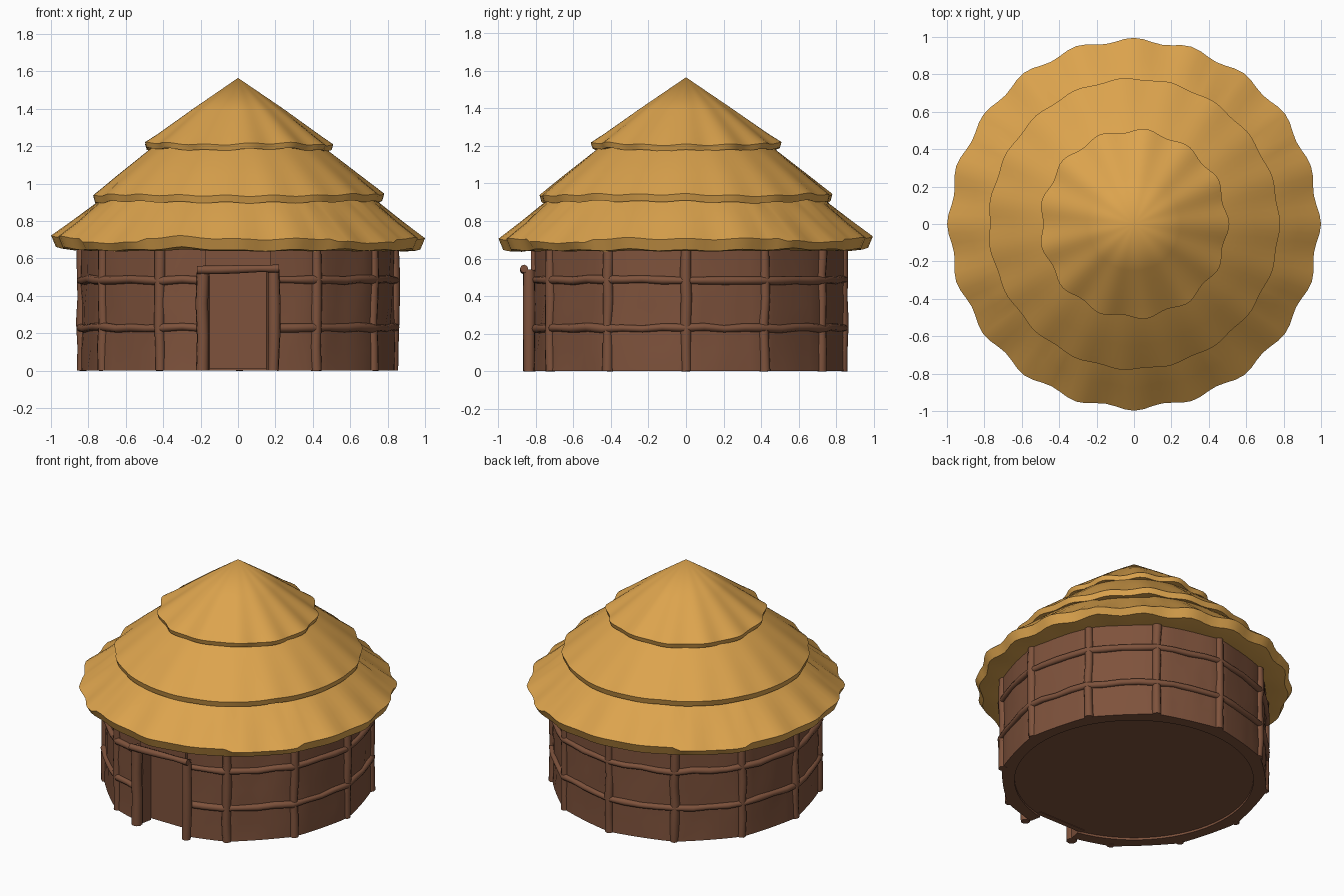
import bpy, bmesh, math, random
from mathutils import Vector

if "Cube" in bpy.data.objects:
    bpy.data.objects.remove(bpy.data.objects["Cube"])
random.seed(4)
TAU = 2 * math.pi


def material(name, rgb):
    m = bpy.data.materials.new(name)
    m.diffuse_color = (*rgb, 1)
    m.use_nodes = True
    m.node_tree.nodes["Principled BSDF"].inputs["Base Color"].default_value = m.diffuse_color
    return m


straw = material("straw", (0.72, 0.37, 0.075))
mud = material("brown_mud", (0.21, 0.085, 0.045))


def finish(name, bm, mat, angle=40):
    bmesh.ops.recalc_face_normals(bm, faces=bm.faces)
    me = bpy.data.meshes.new(name)
    bm.to_mesh(me)
    bm.free()
    me.materials.append(mat)
    me.shade_smooth()
    me.set_sharp_from_angle(angle=math.radians(angle))
    ob = bpy.data.objects.new(name, me)
    bpy.context.collection.objects.link(ob)
    return ob


def sweep(name, sections, mat, closed, ring=False, angle=40):
    """Join a list of point sections; closed wraps each section, ring joins last to first."""
    bm = bmesh.new()
    rows = [[bm.verts.new(p) for p in s] for s in sections]
    n, k = len(rows), len(rows[0])
    for i in range(n if ring else n - 1):
        a, b = rows[i], rows[(i + 1) % n]
        for j in range(k if closed else k - 1):
            bm.faces.new((a[j], a[(j + 1) % k], b[(j + 1) % k], b[j]))
    if not ring:
        bm.faces.new(rows[0])
        bm.faces.new(rows[-1])
    bmesh.ops.remove_doubles(bm, verts=bm.verts, dist=1e-5)
    return finish(name, bm, mat, angle)


def pole(name, points, r, wobble=0.003):
    """Six-sided, slightly crooked stick along a path."""
    pts = [Vector(p) for p in points]
    secs = []
    for i, p in enumerate(pts):
        t = (pts[min(i + 1, len(pts) - 1)] - pts[max(i - 1, 0)]).normalized()
        ref = Vector((0, 0, 1)) if abs(t.z) < 0.8 else Vector((p.x, p.y, 0)).normalized()
        u = t.cross(ref).normalized()
        v = t.cross(u)
        rr = r + random.uniform(-wobble, wobble)
        secs.append([p + (u * math.cos(a) + v * math.sin(a)) * rr
                     for a in (TAU * j / 8 for j in range(8))])
    return sweep(name, secs, mud, True, angle=50)


def box(name, x, y0, y1, z0, z1):
    bm = bmesh.new()
    bmesh.ops.create_cube(bm, size=1)
    for v in bm.verts:
        v.co = (v.co.x * 2 * x, (y0 + y1) / 2 + v.co.y * (y1 - y0),
                (z0 + z1) / 2 + v.co.z * (z1 - z0))
    return finish(name, bm, mud)


def polar(r, a, z):
    return (r * math.cos(a), r * math.sin(a), z)


# Thatch layers: profile of (radius, height, wave strength)
def thatch(name, profile, bumps, wave, zwave, step=0.0):
    n = 120
    jit = [(random.uniform(-1, 1), random.uniform(-1, 1)) for _ in range(bumps)]
    secs = []
    for i in range(n):
        a = TAU * i / n
        f = i / n * bumps
        j, t = int(f), f - int(f)
        jr, jz = (jit[j][q] * (1 - t) + jit[(j + 1) % bumps][q] * t for q in (0, 1))
        dr = wave * (math.cos(a * bumps) - 1 + 0.4 * min(jr, 0))
        dz = zwave * (0.5 * math.cos(a * bumps) + jz)
        d = (a + math.pi / 4) % (math.pi / 2) - math.pi / 4
        up = step if abs(d) < math.radians(32) else 0
        secs.append([polar(r + dr * w, a, z + dz * w + up * s)
                     for r, z, w, s in profile])
    return sweep(name, secs, straw, False, ring=True, angle=38)


thatch("roof_top_layer", [(0, 1.565, 0, 0), (0.25, 1.395, 0.1, 0), (0.44, 1.26, 0.6, 0),
       (0.512, 1.212, 1, 0), (0.503, 1.182, 1, 0), (0.40, 1.19, 0, 0)], 13, 0.012, 0.008)
thatch("roof_middle_layer", [(0.36, 1.25, 0, 0), (0.47, 1.185, 0, 0), (0.65, 1.045, 0.3, 0),
       (0.782, 0.94, 1, 0), (0.772, 0.903, 1, 0), (0.66, 0.92, 0, 0)], 19, 0.006, 0.008)
thatch("roof_bottom_layer", [(0.62, 0.99, 0, 0), (0.74, 0.89, 0, 1), (0.88, 0.78, 0.6, 1),
       (1.0, 0.69, 1, 1), (0.975, 0.65, 1, 0), (0.90, 0.642, 0.5, 0), (0.79, 0.65, 0, 0)],
       20, 0.013, 0.009, 0.02)


# Mud wall: nearly twelve-sided, open at the door
def wall_r(a):
    d = (a + math.pi / 12) % (math.pi / 6) - math.pi / 12
    poly = 0.845 * math.cos(math.pi / 12) / math.cos(math.pi / 12 - abs(d))
    poly = 0.845 * math.cos(math.pi / 12) / math.cos(abs(abs(d) - math.pi / 12))
    return 0.65 * poly + 0.35 * 0.84


FRONT = -math.pi / 2
gap = 0.205
secs = []
N = 72
for i in range(N + 1):
    a = FRONT + gap + (TAU - 2 * gap) * i / N
    r = wall_r(a)
    out = [polar(r + (random.uniform(-0.008, 0.004) if 0 < z < 0.6 else 0), a, z)
           for z in (0, 0.11, 0.23, 0.35, 0.48, 0.67)]
    secs.append(out + [polar(0.75, a, 0.67), polar(0.75, a, 0)])
sweep("mud_wall", secs, mud, True, angle=45)

# Inner floor
bm = bmesh.new()
bmesh.ops.create_circle(bm, cap_ends=True, segments=48, radius=0.76)
for v in bm.verts:
    v.co.z = 0.015
    v.co.y = max(v.co.y, -0.73)
finish("floor", bm, mud)

# Door panel, header and frame
box("door_panel", 0.18, -0.735, -0.70, 0.012, 0.56)
box("door_header", 0.175, -0.825, -0.72, 0.53, 0.67)
for s in (-1, 1):
    pole("door_jamb", [(s * 0.19 + random.uniform(-.006, .006), -0.835, z)
                       for z in (0, 0.18, 0.36, 0.54)], 0.032)
pole("door_lintel", [(x, -0.862, 0.542 + 0.004 * math.sin(9 * x))
                     for x in (-0.22, -0.1, 0.02, 0.12, 0.22)], 0.021)

# Upright posts, every 30 degrees except at the door
for k in range(1, 12):
    a = FRONT + k * math.pi / 6
    pole("wall_post", [polar(0.834 + random.uniform(-.003, .003), a + random.uniform(-.006, .006), z)
                       for z in (0, 0.13, 0.26, 0.39, 0.52, 0.66)], 0.028)

# Horizontal rails between the posts
for z in (0.23, 0.485):
    M = 44
    path = []
    for i in range(M + 1):
        a = FRONT + 0.23 + (TAU - 0.46) * i / M
        path.append(polar(wall_r(a) + 0.002, a, z + random.uniform(-.006, .006)))
    pole("wall_rail", path, 0.021)
